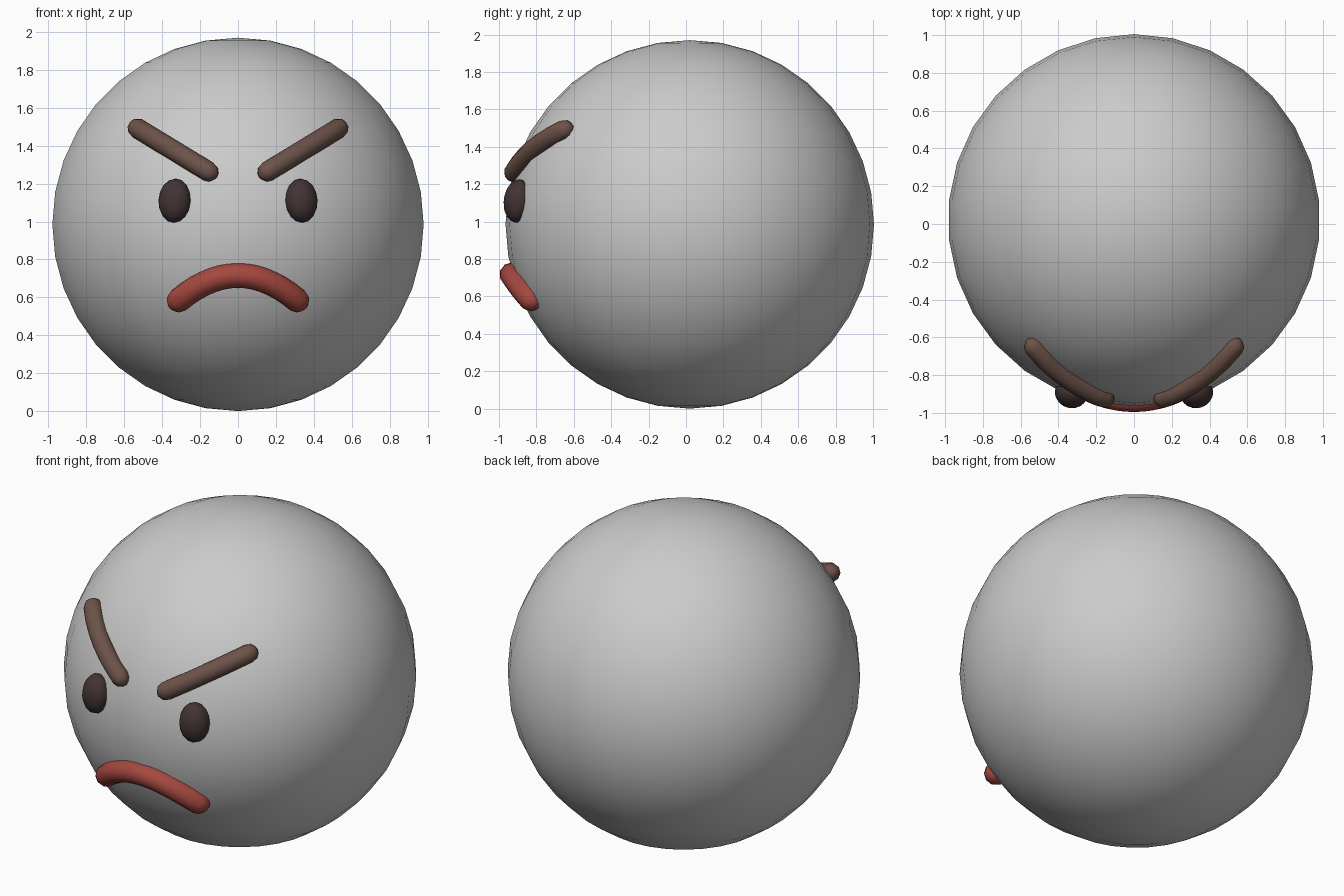
import bpy, bmesh, math
from mathutils import Vector, Matrix

if "Cube" in bpy.data.objects:
    bpy.data.objects.remove(bpy.data.objects["Cube"])

R = 0.985
C = Vector((0, 0.02, 0.985))


def surface(x, z, lift=0.0):
    """Point on the front of the head at (x, z), pushed out by lift."""
    dz = z - C.z
    p = Vector((x, C.y - math.sqrt(R * R - x * x - dz * dz), z))
    return p + (p - C).normalized() * lift


def material(name, rgb):
    m = bpy.data.materials.new(name)
    m.diffuse_color = (*rgb, 1)
    m.use_nodes = True
    m.node_tree.nodes["Principled BSDF"].inputs["Base Color"].default_value = m.diffuse_color
    return m


def finish(name, bm, mat=None):
    bmesh.ops.recalc_face_normals(bm, faces=bm.faces)
    for f in bm.faces:
        f.smooth = True
    me = bpy.data.meshes.new(name)
    bm.to_mesh(me)
    bm.free()
    if mat:
        me.materials.append(mat)
    ob = bpy.data.objects.new(name, me)
    bpy.context.collection.objects.link(ob)
    return ob


def tube(name, path, radius, mat, sides=10):
    """Round-ended tube that follows the head surface."""
    t0 = (path[0] - path[1]).normalized()
    t1 = (path[-1] - path[-2]).normalized()
    caps = [(math.sin(a), math.cos(a)) for a in (math.radians(35), math.radians(68))]
    rings = [(path[0] + t0 * radius * s, radius * c) for s, c in reversed(caps)]
    rings += [(p, radius) for p in path]
    rings += [(path[-1] + t1 * radius * s, radius * c) for s, c in caps]
    bm = bmesh.new()
    loops = []
    for i, (p, r) in enumerate(rings):
        t = (rings[min(i + 1, len(rings) - 1)][0] - rings[max(i - 1, 0)][0]).normalized()
        n = (p - C).normalized()
        n = (n - t * n.dot(t)).normalized()
        b = t.cross(n)
        loops.append([bm.verts.new(p + (n * math.cos(a) + b * math.sin(a)) * r)
                      for a in (math.tau * k / sides for k in range(sides))])
    for a, b in zip(loops, loops[1:]):
        for k in range(sides):
            j = (k + 1) % sides
            bm.faces.new((a[k], a[j], b[j], b[k]))
    for loop, tip in ((loops[0], path[0] + t0 * radius), (loops[-1], path[-1] + t1 * radius)):
        v = bm.verts.new(tip)
        for k in range(sides):
            bm.faces.new((loop[k], loop[(k + 1) % sides], v))
    return finish(name, bm, mat)


brow_mat = material("brown", (0.15, 0.085, 0.065))
eye_mat = material("dark", (0.055, 0.033, 0.033))
mouth_mat = material("red", (0.38, 0.065, 0.05))

# Head
bm = bmesh.new()
bmesh.ops.create_uvsphere(bm, u_segments=30, v_segments=18, radius=R)
bmesh.ops.translate(bm, verts=bm.verts, vec=C)
finish("head", bm)

for side, s in (("right", 1), ("left", -1)):
    # Eye: flattened ellipsoid lying on the head surface
    p = surface(s * 0.334, 1.11)
    n = (p - C).normalized()
    right = Vector((0, 0, 1)).cross(n).normalized()
    up = n.cross(right)
    basis = Matrix((right, up, n)).transposed().to_4x4()
    bm = bmesh.new()
    bmesh.ops.create_uvsphere(bm, u_segments=16, v_segments=10, radius=1)
    bmesh.ops.transform(bm, verts=bm.verts, matrix=Matrix.Translation(p) @ basis
                        @ Matrix.Diagonal((0.087, 0.117, 0.075, 1)))
    finish(side + "_eye", bm, eye_mat)

    # Eyebrow: slanted bar
    path = [surface(s * (0.155 + 0.37 * k / 6), 1.262 + 0.225 * k / 6, 0.008) for k in range(7)]
    tube(side + "_eyebrow", path, 0.054, brow_mat)

# Mouth: downturned arc
xs = [-0.31 + 0.62 * k / 14 for k in range(15)]
tube("mouth", [surface(x, 0.717 - 1.35 * x * x, 0.004) for x in xs], 0.066, mouth_mat)
